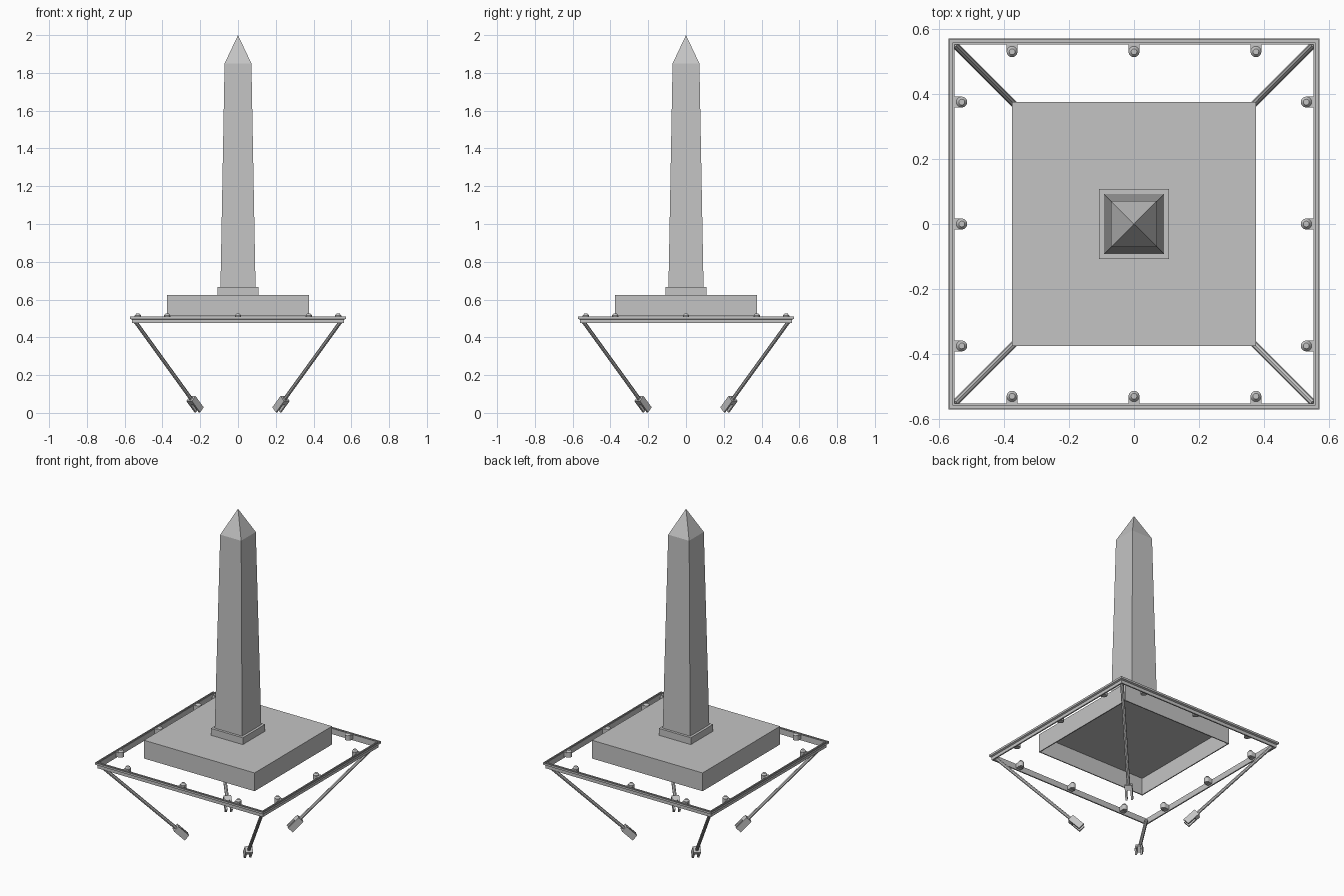
import bpy, bmesh, math
from mathutils import Vector, Matrix

if "Cube" in bpy.data.objects:
    bpy.data.objects.remove(bpy.data.objects["Cube"])

grey = bpy.data.materials.new("stone grey")
grey.use_nodes = True
GREY = (0.55, 0.55, 0.55, 1)
grey.diffuse_color = GREY
grey.node_tree.nodes["Principled BSDF"].inputs["Base Color"].default_value = GREY


def finish(bm, name, smooth=False):
    bmesh.ops.recalc_face_normals(bm, faces=bm.faces)
    mesh = bpy.data.meshes.new(name)
    bm.to_mesh(mesh)
    bm.free()
    mesh.materials.append(grey)
    obj = bpy.data.objects.new(name, mesh)
    bpy.context.collection.objects.link(obj)
    if smooth:
        bpy.ops.object.select_all(action='DESELECT')
        obj.select_set(True)
        bpy.context.view_layer.objects.active = obj
        bpy.ops.object.shade_smooth_by_angle(angle=math.radians(35))
    return obj


def square_rings(name, profile, closed=False):
    """Sweep a (half width, z) profile around a square plan."""
    bm = bmesh.new()
    rings = [[bm.verts.new((sx * r, sy * r, z))
              for sx, sy in ((1, 1), (-1, 1), (-1, -1), (1, -1))] for r, z in profile]
    pairs = list(zip(rings, rings[1:]))
    if closed:
        pairs.append((rings[-1], rings[0]))
    for a, b in pairs:
        for i in range(4):
            j = (i + 1) % 4
            bm.faces.new((a[i], a[j], b[j], b[i]))
    if not closed:
        bm.faces.new(rings[0])
        bm.faces.new(rings[-1])
    bmesh.ops.remove_doubles(bm, verts=bm.verts, dist=0.0001)
    return finish(bm, name)


def box(bm, size, centre, turn=Matrix()):
    m = turn @ Matrix.Translation(centre) @ Matrix.Diagonal((*size, 1))
    bmesh.ops.create_cube(bm, size=1, matrix=m)


def cylinder(bm, r1, r2, depth, centre, turn=Matrix(), sides=12):
    bmesh.ops.create_cone(bm, cap_ends=True, segments=sides, radius1=r1, radius2=r2,
                          depth=depth, matrix=turn @ Matrix.Translation(centre))


# Hollow plinth, open underneath
square_rings("plinth", [(0.369, 0.513), (0.375, 0.513), (0.375, 0.625), (0.001, 0.625),
                        (0.001, 0.617), (0.369, 0.617)], closed=True)

# Obelisk on its footing
square_rings("footing", [(0.108, 0.62), (0.108, 0.667)])
square_rings("obelisk_shaft", [(0.093, 0.66), (0.071, 1.85)])
bm = bmesh.new()
bmesh.ops.create_cone(bm, cap_ends=True, segments=4, radius1=0.071 * math.sqrt(2), radius2=0,
                      depth=0.15, matrix=Matrix.Translation((0, 0, 1.925))
                      @ Matrix.Rotation(math.pi / 4, 4, 'Z'))
finish(bm, "obelisk_point")

# Square rail with a grooved top and an outer lip
square_rings("rail", [(0.553, 0.475), (0.561, 0.475), (0.561, 0.494), (0.571, 0.498),
                      (0.571, 0.51), (0.567, 0.51), (0.567, 0.502), (0.558, 0.502),
                      (0.558, 0.51), (0.553, 0.51)], closed=True)

# Lamps along the inside of the rail, three per side
for side in range(4):
    for along in (-0.375, 0, 0.375):
        turn = Matrix.Rotation(side * math.pi / 2, 4, 'Z')
        bm = bmesh.new()
        box(bm, (0.034, 0.024, 0.028), (along, -0.542, 0.497), turn)
        cylinder(bm, 0.017, 0.017, 0.03, (along, -0.53, 0.5), turn)
        cylinder(bm, 0.017, 0.009, 0.01, (along, -0.53, 0.52), turn)
        finish(bm, "lamp", smooth=True)

# Slanted legs, each with a forked foot
for sx in (1, -1):
    for sy in (1, -1):
        top = Vector((0.552 * sx, 0.552 * sy, 0.495))
        foot = Vector((0.206 * sx, 0.206 * sy, 0.016))
        axis = (foot - top).normalized()
        across = Vector((-sy, sx, 0)).normalized()
        other = axis.cross(across)
        # Local z runs down the leg and local x lies level
        turn = Matrix((across, other, axis)).transposed().to_4x4()
        turn.translation = top
        length = (foot - top).length
        bm = bmesh.new()
        cylinder(bm, 0.01, 0.01, length - 0.07, (0, 0, (length - 0.07) / 2), turn, 8)
        finish(bm, "leg", smooth=True)
        bm = bmesh.new()
        box(bm, (0.042, 0.038, 0.03), (0, 0, length - 0.07), turn)
        for s in (1, -1):
            box(bm, (0.011, 0.038, 0.06), (0.0155 * s, 0, length - 0.03), turn)
        finish(bm, "forked_foot")
